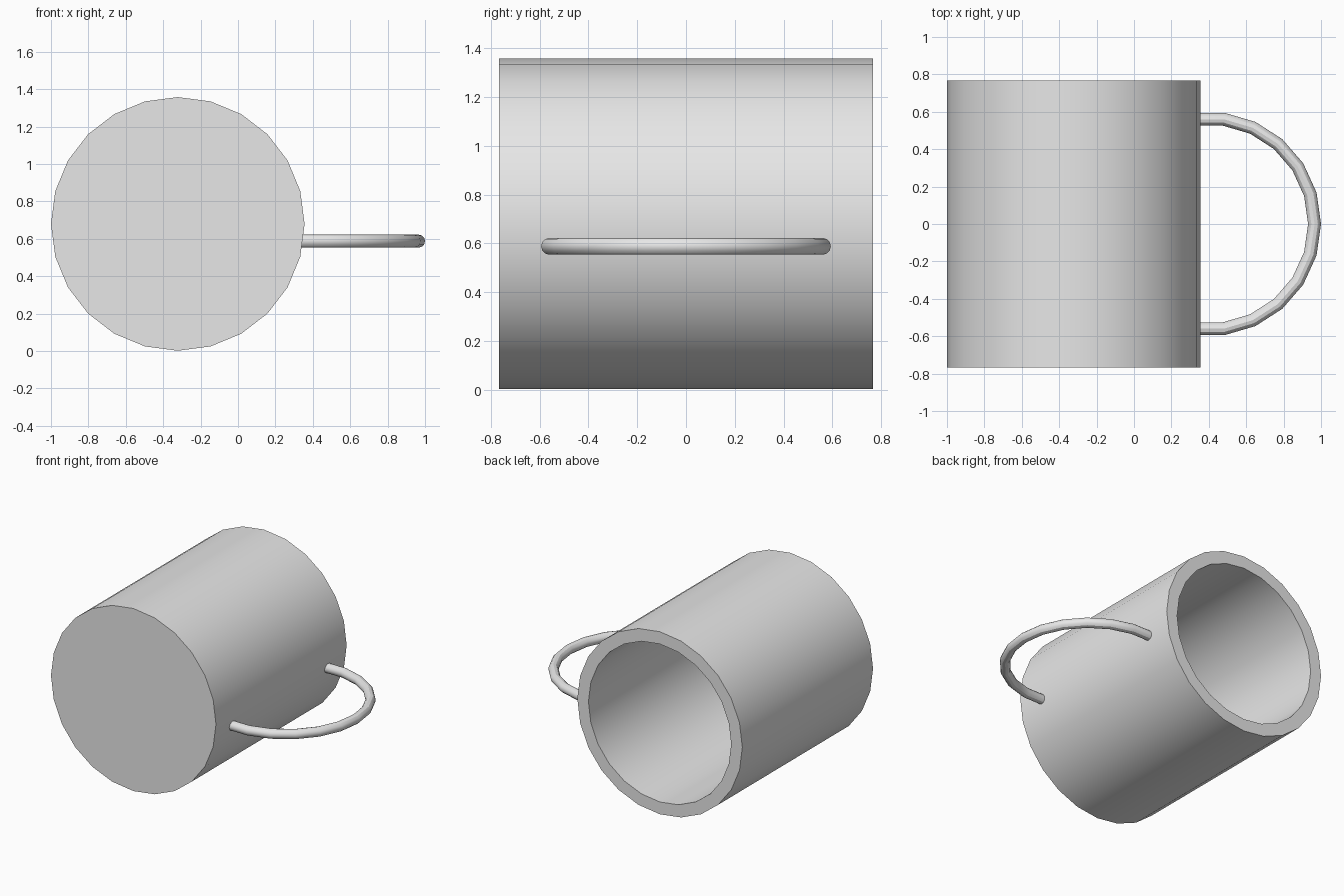
import bpy
import bmesh
from math import radians, cos, pi
from mathutils import Matrix, Vector

cube = bpy.data.objects.get("Cube")
if cube:
    bpy.data.objects.remove(cube, do_unlink=True)

# One plain grey for the whole model
grey = bpy.data.materials.new("plain grey")
grey.use_nodes = True
colour = (0.8, 0.8, 0.8, 1)
grey.diffuse_color = colour
grey.node_tree.nodes["Principled BSDF"].inputs["Base Color"].default_value = colour


def finish(bm, name):
    """Turn a bmesh into a smooth object with sharp rims."""
    bmesh.ops.recalc_face_normals(bm, faces=bm.faces)
    mesh = bpy.data.meshes.new(name)
    bm.to_mesh(mesh)
    bm.free()
    obj = bpy.data.objects.new(name, mesh)
    bpy.context.collection.objects.link(obj)
    mesh.materials.append(grey)
    bpy.ops.object.select_all(action='DESELECT')
    obj.select_set(True)
    bpy.context.view_layer.objects.active = obj
    bpy.ops.object.shade_smooth_by_angle(angle=radians(30))
    return obj


# Cup: a cylinder lying along y, hollowed from its back end
RADIUS, LENGTH, WALL, SIDES = 0.678, 1.534, 0.092, 24
bm = bmesh.new()
place = Matrix.Translation((-0.322, 0, 0.68)) @ Matrix.Rotation(pi / 2, 4, 'X')
bmesh.ops.create_cone(bm, cap_ends=True, segments=SIDES, radius1=RADIUS,
                      radius2=RADIUS, depth=LENGTH, matrix=place)
bm.normal_update()
mouth = max(bm.faces, key=lambda f: f.calc_center_median().y)
bmesh.ops.inset_region(bm, faces=[mouth], thickness=WALL * cos(pi / SIDES))
floor = bmesh.ops.extrude_discrete_faces(bm, faces=[mouth])["faces"][0]
bmesh.ops.translate(bm, verts=floor.verts, vec=(0, WALL - LENGTH, 0))
finish(bm, "cup")

# Handle: a round section swept a little past a half turn, ends set in the wall
TUBE, REACH, STEPS = 0.0345, 0.5655, 12
step = 2 * pi / 22
centre = Vector((0.4, 0, 0.588))
bm = bmesh.new()
start = (Matrix.Translation(centre) @ Matrix.Rotation(-step * STEPS / 2, 4, 'Z')
         @ Matrix.Translation((REACH, 0, 0)) @ Matrix.Rotation(pi / 2, 4, 'X'))
bmesh.ops.create_circle(bm, segments=12, radius=TUBE, matrix=start)
bmesh.ops.spin(bm, geom=bm.verts[:] + bm.edges[:], cent=centre, axis=(0, 0, 1),
               angle=step * STEPS, steps=STEPS)
bmesh.ops.holes_fill(bm, edges=[e for e in bm.edges if e.is_boundary], sides=0)
finish(bm, "handle")
